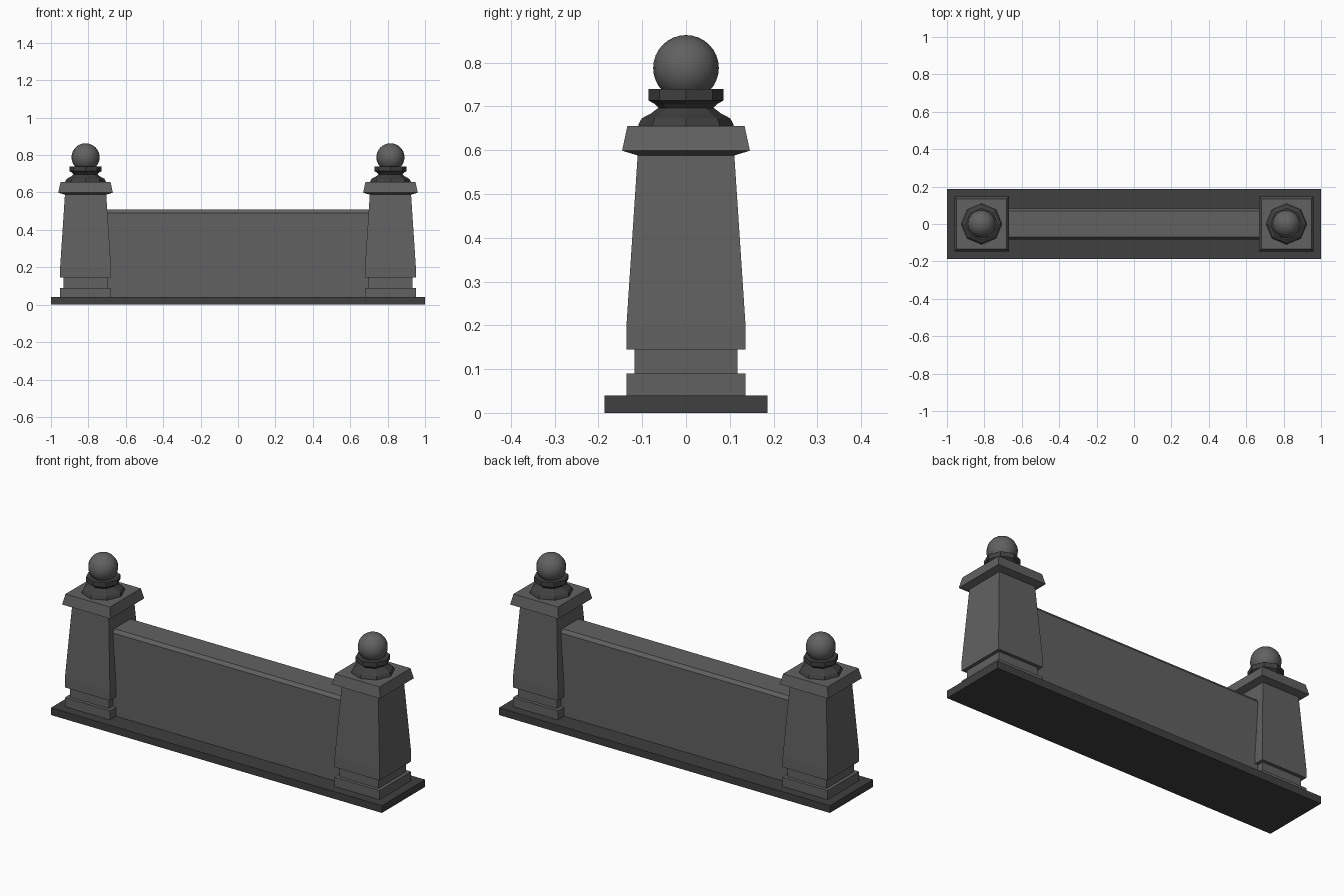
import bpy, bmesh
from math import cos, sin, pi, sqrt

if "Cube" in bpy.data.objects:
    bpy.data.objects.remove(bpy.data.objects["Cube"])

PILLAR_X = 0.815


def material(name, v):
    m = bpy.data.materials.new(name)
    m.diffuse_color = (v, v, v, 1)
    m.use_nodes = True
    m.node_tree.nodes["Principled BSDF"].inputs["Base Color"].default_value = m.diffuse_color
    return m


stone = material("stone", 0.12)
dark_stone = material("dark_stone", 0.05)


def finish(name, bm, mat, x=0):
    bmesh.ops.recalc_face_normals(bm, faces=bm.faces)
    mesh = bpy.data.meshes.new(name)
    bm.to_mesh(mesh)
    bm.free()
    mesh.materials.append(mat)
    obj = bpy.data.objects.new(name, mesh)
    obj.location.x = x
    bpy.context.collection.objects.link(obj)
    return obj


def stack(name, profile, sides, phase, mat, x):
    """Closed solid from stacked regular polygon rings; profile is (radius, z)."""
    bm = bmesh.new()
    rings = [[bm.verts.new((r * cos(phase + 2 * pi * i / sides),
                            r * sin(phase + 2 * pi * i / sides), z))
              for i in range(sides)] for r, z in profile]
    for a, b in zip(rings, rings[1:]):
        for i in range(sides):
            j = (i + 1) % sides
            bm.faces.new((a[i], a[j], b[j], b[i]))
    bm.faces.new(rings[0])
    bm.faces.new(rings[-1])
    return finish(name, bm, mat, x)


def square_stack(name, profile, mat, x):
    return stack(name, [(h * sqrt(2), z) for h, z in profile], 4, pi / 4, mat, x)


def extrude_x(name, section, half_length, mat):
    """Extrude a (y, z) cross-section along x."""
    bm = bmesh.new()
    ends = [[bm.verts.new((x, y, z)) for y, z in section]
            for x in (-half_length, half_length)]
    n = len(section)
    for i in range(n):
        j = (i + 1) % n
        bm.faces.new((ends[0][i], ends[0][j], ends[1][j], ends[1][i]))
    for end in ends:
        bm.faces.new(end)
    return finish(name, bm, mat)


# Base slab and chamfered wall between the pillars
extrude_x("base_slab", [(-0.186, 0), (0.186, 0), (0.186, 0.04), (-0.186, 0.04)],
          1.0, dark_stone)
extrude_x("wall", [(-0.083, 0.04), (0.083, 0.04), (0.083, 0.49), (0.07, 0.508),
                   (-0.07, 0.508), (-0.083, 0.49)], 0.75, stone)

for side, x in (("left", -PILLAR_X), ("right", PILLAR_X)):
    # Plinth, recess and tapered shaft, then the cap
    square_stack(side + "_pillar",
                 [(0.136, 0.04), (0.136, 0.09), (0.118, 0.09), (0.118, 0.145),
                  (0.136, 0.145), (0.136, 0.20), (0.11, 0.595)], stone, x)
    square_stack(side + "_cap",
                 [(0.11, 0.588), (0.146, 0.599), (0.134, 0.655)], stone, x)
    # Octagonal neck under the ball
    stack(side + "_finial_neck",
          [(0.109, 0.65), (0.109, 0.658), (0.101, 0.673), (0.08, 0.684), (0.063, 0.697),
           (0.072, 0.706), (0.086, 0.714), (0.086, 0.74)], 8, 0, dark_stone, x)
    # Ball finial
    bm = bmesh.new()
    bmesh.ops.create_uvsphere(bm, u_segments=16, v_segments=16, radius=0.075)
    ball = finish(side + "_ball", bm, stone, x)
    ball.location.z = 0.788
    for p in ball.data.polygons:
        p.use_smooth = True
